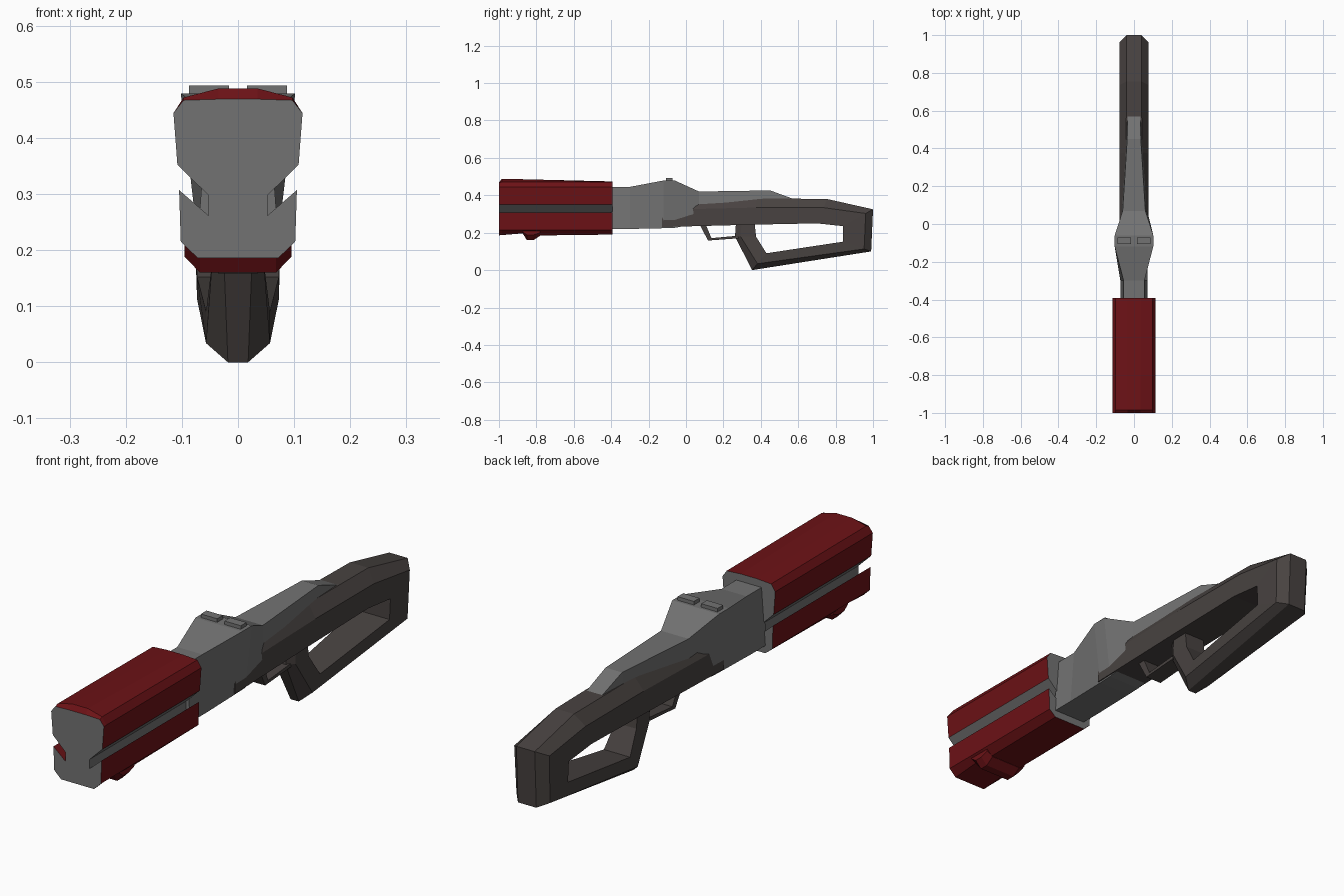
import bpy, bmesh
from mathutils import Vector


def material(name, rgb):
    m = bpy.data.materials.new(name)
    m.diffuse_color = (*rgb, 1)
    return m


RED = material("red_shell", (0.15, 0.006, 0.008))
GREY = material("gunmetal", (0.17, 0.17, 0.17))
DARK = material("dark_polymer", (0.065, 0.055, 0.052))


def loft(name, rings, mats, pick=lambda side: 0, cap=0):
    """Skin a list of equal-length closed rings and cap both ends."""
    bm = bmesh.new()
    vs = [[bm.verts.new(p) for p in r] for r in rings]
    n = len(rings[0])
    for a, b in zip(vs, vs[1:]):
        for i in range(n):
            j = (i + 1) % n
            bm.faces.new((a[i], a[j], b[j], b[i])).material_index = pick(i)
    for r in (vs[0], vs[-1]):
        bm.faces.new(r).material_index = cap
    bmesh.ops.recalc_face_normals(bm, faces=bm.faces)
    me = bpy.data.meshes.new(name)
    bm.to_mesh(me)
    bm.free()
    for m in mats:
        me.materials.append(m)
    ob = bpy.data.objects.new(name, me)
    bpy.context.collection.objects.link(ob)
    return ob


def mirrored(y, half):
    """Full ring at depth y from a right-hand half profile of (x, z)."""
    return [(x, y, z) for x, z in half] + [(-x, y, z) for x, z in reversed(half)]


# Barrel shroud: red shell with a grey slot down each side and grey end caps
slot = [(0.108, 0.352), (0.053, 0.298), (0.053, 0.262), (0.105, 0.307)]


def shroud_ring(y, crown, shoulder, bottom):
    half = [(0.035, crown), (0.097, shoulder), (0.115, 0.444)] + slot
    return mirrored(y, half + [(0.102, 0.215), (0.072, bottom)])


loft("barrel_shroud",
     [shroud_ring(-1.0, 0.469, 0.467, 0.186),
      shroud_ring(-0.985, 0.488, 0.472, 0.187),
      shroud_ring(-0.88, 0.486, 0.472, 0.196),
      shroud_ring(-0.80, 0.484, 0.472, 0.185),
      shroud_ring(-0.392, 0.474, 0.470, 0.19)],
     [RED, GREY], lambda i: 1 if i in (3, 4, 12, 13) else 0, cap=1)

# Lug under the shroud
loft("front_lug",
     [mirrored(y, [(0.095, 0.21), (0.095, top), (0.068, low)])
      for y, top, low in [(-0.875, 0.206, 0.198), (-0.85, 0.188, 0.16),
                          (-0.815, 0.188, 0.16), (-0.78, 0.2, 0.184)]], [RED])

# Receiver: y, top half-width, top z, lower half-width, bottom z
receiver = [(-0.40, 0.055, 0.445, 0.072, 0.22), (-0.30, 0.055, 0.445, 0.072, 0.22),
            (-0.12, 0.102, 0.479, 0.072, 0.224), (-0.06, 0.102, 0.479, 0.072, 0.226),
            (0.07, 0.06, 0.42, 0.07, 0.25), (0.45, 0.036, 0.426, 0.055, 0.26),
            (0.57, 0.034, 0.382, 0.045, 0.28)]
loft("receiver", [mirrored(y, [(tw, tz), (bw, bz)]) for y, tw, tz, bw, bz in receiver],
     [GREY])

# Pair of sight blocks
for side in (-1, 1):
    x0, x1 = side * 0.016, side * 0.087
    loft("sight_block", [[(x0, y, 0.47), (x1, y, 0.47), (x1, y, 0.493), (x0, y, 0.493)]
                         for y in (-0.107, -0.072)], [GREY])


# Stock: chamfered section swept around body, butt, lower bar and grip
def stock_ring(oy, oz, iy, iz, width, edge, chamfer):
    o, i = Vector((0, oy, oz)), Vector((0, iy, iz))
    c = o + (i - o).normalized() * chamfer
    half = [(edge, o), (width, c), (width, i)]
    return [p + Vector((x, 0, 0)) for x, p in half] + \
           [p - Vector((x, 0, 0)) for x, p in reversed(half)]


stock = [(-0.128, 0.326, -0.128, 0.23, 0.077, 0.074, 0.02),
         (-0.10, 0.343, -0.10, 0.231, 0.077, 0.07, 0.02),
         (0.38, 0.384, 0.36, 0.243, 0.077, 0.042, 0.05),
         (0.755, 0.38, 0.70, 0.25, 0.077, 0.04, 0.05),
         (1.0, 0.325, 0.84, 0.235, 0.077, 0.04, 0.045),
         (0.99, 0.10, 0.84, 0.152, 0.073, 0.04, 0.04),
         (0.353, 0.0, 0.43, 0.09, 0.057, 0.018, 0.045),
         (0.262, 0.18, 0.375, 0.178, 0.046, 0.025, 0.03),
         (0.268, 0.265, 0.365, 0.265, 0.046, 0.03, 0.03)]
loft("stock", [stock_ring(*s) for s in stock], [DARK])

# Trigger guard: thin flat strip bent below the body
guard = [(0.072, 0.245, 0.105, 0.245, 0.04), (0.118, 0.158, 0.136, 0.171, 0.036),
         (0.28, 0.17, 0.28, 0.184, 0.036)]
loft("trigger_guard",
     [[(-w, a, b), (w, a, b), (w, c, d), (-w, c, d)] for a, b, c, d, w in guard], [DARK])
